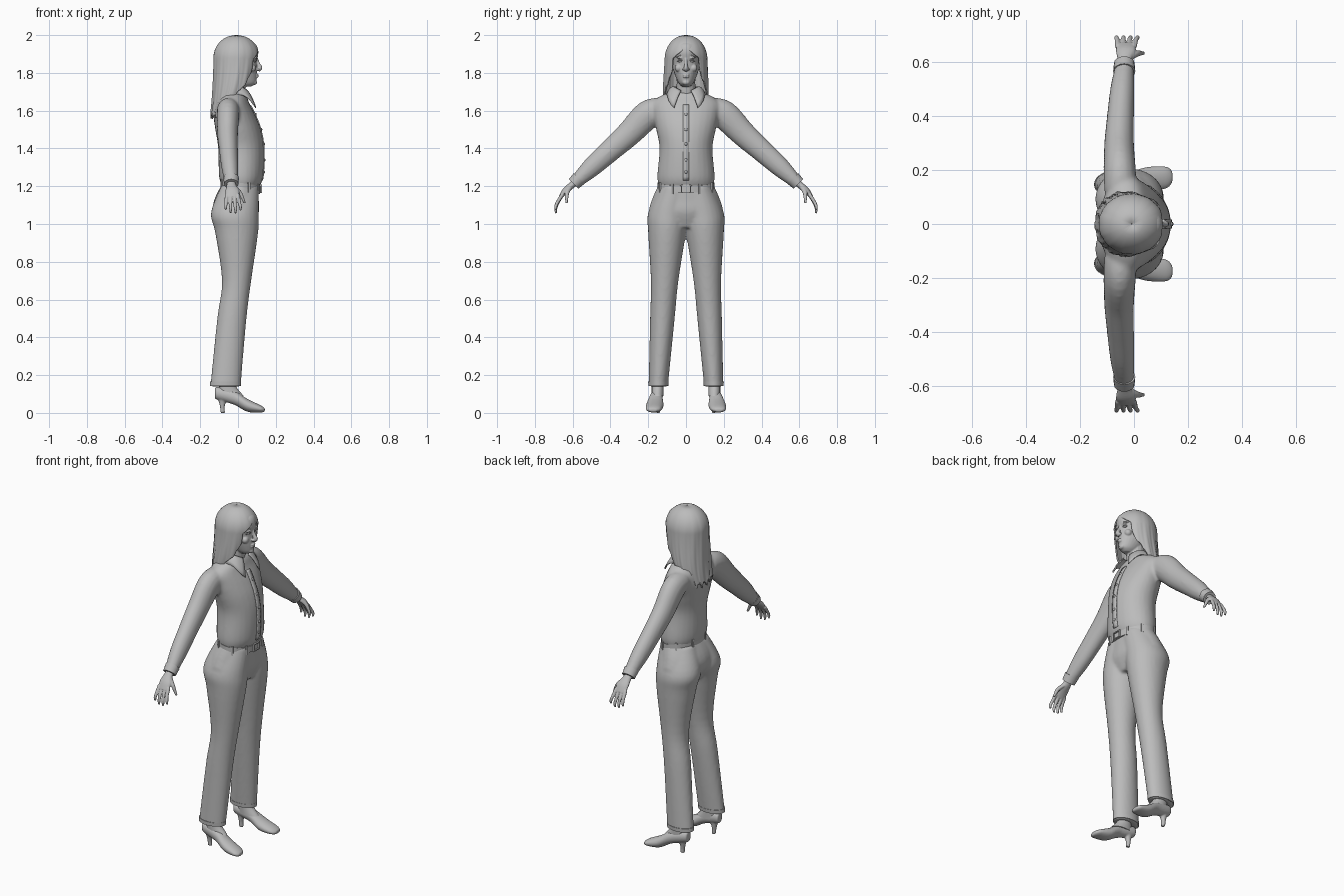
import bpy, bmesh
from math import sin, cos, pi, sqrt
from mathutils import Vector, Matrix

if "Cube" in bpy.data.objects:
    bpy.data.objects.remove(bpy.data.objects["Cube"])

tone = (.5, .5, .5, 1)
grey = bpy.data.materials.new("plain grey")
grey.use_nodes = True
grey.diffuse_color = tone
grey.node_tree.nodes["Principled BSDF"].inputs["Base Color"].default_value = tone
X, Y, Z = Vector((1, 0, 0)), Vector((0, 1, 0)), Vector((0, 0, 1))
SIDES = {"left": 1, "right": -1}


def spline(rows, steps=5):
    """Catmull-Rom interpolation of whole rows of numbers."""
    out = []
    last = len(rows) - 1
    for i in range(last):
        before, start, end, after = (rows[max(0, min(last, i + k))] for k in (-1, 0, 1, 2))
        for s in range(steps):
            t = s / steps
            out.append([q + t * (r - p + t * (2 * p - 5 * q + 4 * r - w + t * (3 * (q - r) + w - p))) / 2
                        for p, q, r, w in zip(before, start, end, after)])
    return out + [list(rows[last])]


def loft(bm, rings, side=1, segments=28):
    """Rings of (centre, u vector, v vector) skinned into a closed body."""
    loops = []
    for centre, u, v in rings:
        angles = [2 * pi * k / segments for k in range(segments)]
        points = [centre + u * cos(a) + v * sin(a) for a in angles]
        loops.append([bm.verts.new((p.x, p.y * side, p.z)) for p in points])
    for low, high in zip(loops, loops[1:]):
        for k in range(segments):
            bm.faces.new((low[k - 1], low[k], high[k], high[k - 1]))
    bm.faces.new(loops[0])
    bm.faces.new(loops[-1])


def stack(bm, rows, side=1):
    """Horizontal slices: height, back, front, inner edge, outer edge."""
    loft(bm, [(Vector((back + front, inner + outer, 2 * z)) / 2, X * (front - back) / 2, Y * (outer - inner) / 2)
              for z, back, front, inner, outer in spline(rows)], side)


def centred(rows):
    """Slices given by height, back, front and half width."""
    return [(z, back, front, -half, half) for z, back, front, half in rows]


def tube(bm, rows, side=1, u=X, segments=16):
    """Limb along a path: x, y, z, radius along u, radius across."""
    path = spline(rows)
    last = len(path) - 1
    rings = []
    for i, row in enumerate(path):
        ahead, behind = path[min(i + 1, last)], path[max(i - 1, 0)]
        tangent = Vector(ahead[:3]) - Vector(behind[:3])
        rings.append((Vector(row[:3]), u * row[3], tangent.cross(u).normalized() * row[4]))
    loft(bm, rings, side, segments)


def ball(bm, place, size):
    matrix = Matrix.Translation(place) @ Matrix.Diagonal((*size, 1))
    bmesh.ops.create_uvsphere(bm, u_segments=16, v_segments=10, radius=1, matrix=matrix)


def box(bm, place, size, turn=0):
    matrix = Matrix.Translation(place) @ Matrix.Rotation(turn, 4, "Z") @ Matrix.Diagonal((*size, 1))
    bmesh.ops.create_cube(bm, size=1, matrix=matrix)


def sheet(bm, grid):
    """Open surface through a grid of points."""
    verts = [[bm.verts.new(point) for point in row] for row in grid]
    for upper, lower in zip(verts, verts[1:]):
        for k in range(len(upper) - 1):
            bm.faces.new((upper[k], upper[k + 1], lower[k + 1], lower[k]))


def finish(bm, name, voxel=0, blend=3, thickness=0):
    """Make the object; voxel merges overlapping bodies into one skin."""
    bmesh.ops.recalc_face_normals(bm, faces=bm.faces)
    mesh = bpy.data.meshes.new(name)
    bm.to_mesh(mesh)
    bm.free()
    mesh.materials.append(grey)
    part = bpy.data.objects.new(name, mesh)
    bpy.context.collection.objects.link(part)
    if thickness:
        solid = part.modifiers.new("thickness", "SOLIDIFY")
        solid.thickness, solid.offset = thickness, 0
    if voxel:
        merge = part.modifiers.new("merge", "REMESH")
        merge.mode, merge.voxel_size, merge.use_smooth_shade = "VOXEL", voxel, True
        soften = part.modifiers.new("soften", "SMOOTH")
        soften.iterations = blend
    bpy.ops.object.select_all(action="DESELECT")
    bpy.context.view_layer.objects.active = part
    part.select_set(True)
    if voxel:
        bpy.ops.object.shade_smooth()
    else:
        bpy.ops.object.shade_smooth_by_angle(angle=.7)


# Trousers: pelvis and two straight legs merged
bm = bmesh.new()
stack(bm, centred([(.98, -.08, .08, .1), (1.06, -.13, .11, .19), (1.13, -.125, .11, .18), (1.22, -.08, .11, .14)]))
for side in SIDES.values():
    stack(bm, [(.14, -.147, .014, .096, .198), (.5, -.11, .045, .06, .19), (.7, -.085, .07, .04, .186),
               (.95, -.12, .106, 0, .2), (1.06, -.143, .11, -.02, .2), (1.2, -.09, .11, -.03, .14)], side)
finish(bm, "trousers", .009, 5)

# Blouse: torso and sleeves merged
torso = centred([(1.19, -.08, .11, .14), (1.25, -.1, .132, .152), (1.4, -.105, .136, .14), (1.5, -.12, .12, .158),
                 (1.58, -.13, .09, .175), (1.64, -.12, .06, .178), (1.68, -.1, .045, .13), (1.7, -.08, .03, .07)])
bm = bmesh.new()
stack(bm, torso)
for side in SIDES.values():
    tube(bm, [(-.05, .12, 1.61, .06, .06), (-.053, .2, 1.58, .06, .076), (-.055, .3, 1.48, .055, .068),
              (-.05, .4, 1.39, .05, .06), (-.043, .5, 1.3, .045, .052), (-.036, .58, 1.225, .035, .035)], side)
finish(bm, "blouse", .009, 4)

# Button placket and buttons follow the chest profile
chest = [row for row in spline(torso) if 1.22 < row[0] < 1.63]
bm = bmesh.new()
sheet(bm, [[(front, y, z) for y in (-.016, 0, .016)] for z, back, front, *edges in chest])
finish(bm, "placket", thickness=.008)
bm = bmesh.new()
for k in range(5):
    height = 1.28 + .075 * k
    z, back, front, *edges = min(chest, key=lambda row: abs(row[0] - height))
    ball(bm, (front + .004, 0, z), (.005, .008, .008))
finish(bm, "buttons")

# Collar: a folded band falling into two long points
bm = bmesh.new()
grid = []
for step in range(6):
    fall = step / 5
    row = []
    for k in range(33):
        a = .4 + k / 32 * (2 * pi - .8)
        point = max(0, cos(a)) ** 3
        radius = .066 + .036 * fall
        row.append((radius * cos(a) + .016 * point * fall - .012, radius * sin(a) * (1 + .75 * point * fall),
                    1.725 - .025 * point + .012 * sin(pi * fall) - fall * (.04 + .065 * point)))
    grid.append(row)
sheet(bm, grid)
finish(bm, "collar", thickness=.006)

# Belt tilted down to the front, with loops and buckle
tilt = -.15
middle = Vector((.014, 0, 1.2))
bm = bmesh.new()
loft(bm, [(middle + Z * rise, (X + Z * tilt) * .106, Y * .15) for rise in (-.018, .018)], segments=48)
finish(bm, "belt")
bm = bmesh.new()
for side in SIDES.values():
    for a in (.5, 1.15, 2, 2.75):
        reach = .107 * cos(a)
        box(bm, middle + Vector((reach, side * .151 * sin(a), reach * tilt)), (.01, .012, .052), side * a)
finish(bm, "belt_loops")
bm = bmesh.new()
clasp = middle + Vector((.108, 0, -.014))
for side in SIDES.values():
    box(bm, clasp + Y * side * .024, (.01, .006, .044))
    box(bm, clasp + Z * side * .019, (.01, .048, .006))
finish(bm, "buckle")

# Hair: shell open at the face, falling to the upper back in locks
bm = bmesh.new()
grid = []
for step in range(57):
    t = step / 56
    crown = sqrt(1 - max(0, 1 - t / .28) ** 2) + .01
    opening = max(0, min(.7, 5 * (t - .15))) + 3 * max(0, t - .4) ** 1.5
    depth = .117 * crown - .055 * t ** 3
    width = .105 * crown + .03 * t * t - .04 * t ** 6
    row = []
    for k in range(97):
        a = opening + k / 96 * 2 * (pi - opening)
        lock = 1 + t * (.022 * sin(13 * a + 4 * t) + .012 * sin(29 * a))
        row.append((depth * lock * cos(a) - .008 - .07 * t ** 3, width * lock * sin(a),
                    1.997 - .42 * t - t * t * (.012 * sin(17 * a) + .008 * sin(31 * a))))
    grid.append(row)
sheet(bm, grid)
bmesh.ops.remove_doubles(bm, verts=bm.verts, dist=.0003)
finish(bm, "hair", thickness=.008)

# Head, neck and soft facial features merged
bm = bmesh.new()
stack(bm, centred([(1.728, .01, .07, .02), (1.745, -.02, .094, .038), (1.78, -.06, .1, .055), (1.82, -.085, .1, .068),
                   (1.86, -.1, .1, .075), (1.91, -.1, .108, .078), (1.95, -.09, .095, .068), (1.98, -.05, .05, .035)]))
tube(bm, [(-.03, 0, 1.64, .06, .06), (-.01, 0, 1.72, .05, .05), (-.01, 0, 1.79, .05, .05)], u=Y)
tube(bm, [(.096, 0, 1.88, .007, .008), (.106, 0, 1.85, .008, .01),
          (.117, 0, 1.826, .012, .012), (.108, 0, 1.81, .009, .006)], u=Y)
for side in SIDES.values():
    ball(bm, (.107, side * .012, 1.82), (.009, .007, .007))
    ball(bm, (.093, side * .03, 1.88), (.01, .02, .006))
    ball(bm, (.075, side * .04, 1.825), (.02, .02, .02))
for lip in (1.79, 1.78):
    ball(bm, (.101, 0, lip), (.008, .018, .006))
ball(bm, (.088, 0, 1.75), (.013, .02, .014))
finish(bm, "head", .0035)

# Eyes, upper lids and brows
bm = bmesh.new()
for side in SIDES.values():
    ball(bm, (.088, side * .03, 1.862), (.008, .014, .006))
    for outer, z in ((.047, 1.862), (.052, 1.884)):
        tube(bm, [(.093, .015, z, .003, .003), (.097, .032, z + .008, .003, .003),
                  (.083, outer, z, .002, .002)], side, Z, 8)
finish(bm, "eyes_and_brows")

for name, side in SIDES.items():
    # Trouser hem and sleeve cuff
    bm = bmesh.new()
    stack(bm, [(.143, -.148, .015, .094, .199), (.165, -.147, .016, .092, .2)], side)
    finish(bm, name + "_hem")
    bm = bmesh.new()
    tube(bm, [(-.036, .565, 1.242, .041, .04), (-.036, .595, 1.212, .038, .036)], side)
    finish(bm, name + "_cuff")

    # Hand: palm, four curved fingers and thumb merged
    bm = bmesh.new()
    tube(bm, [(-.036, .575, 1.232, .024, .02), (-.035, .605, 1.205, .025, .018),
              (-.03, .64, 1.175, .037, .016), (-.03, .665, 1.14, .034, .01)], side)
    for finger in range(4):
        root = .02 * finger - .06
        tip = root * 1.3 + .013
        length = .07 + .02 * sin(finger)
        tube(bm, [(root, .655, 1.155, .01, .01), ((root + tip) / 2, .68, 1.145 - length * .4, .009, .009),
                  (tip, .69, 1.145 - length * .75, .008, .008), (tip, .687, 1.145 - length, .005, .005)], side)
    tube(bm, [(-.018, .612, 1.195, .014, .012), (.01, .63, 1.165, .012, .012), (.036, .632, 1.11, .006, .006)], side)
    finish(bm, name + "_hand", .0035, 2)

    # Shoe: pump body along x, with a slim heel
    bm = bmesh.new()
    shoe = [(-.122, .1, .012, .02), (-.11, .104, .028, .034), (-.02, .08, .034, .037),
            (.05, .04, .046, .034), (.12, .021, .04, .019), (.142, .016, .02, .009)]
    loft(bm, [(Vector((x, .16 + x / 10, z)), Y * half, Z * rise) for x, z, half, rise in spline(shoe)], side)
    tube(bm, [(-.081, .148, 0, .012, .012), (-.083, .148, .04, .014, .014), (-.08, .15, .1, .036, .025)], side)
    finish(bm, name + "_shoe", .005, 2)

    # Ankle
    bm = bmesh.new()
    tube(bm, [(-.04, .15, .09, .07, .032), (-.055, .15, .14, .045, .032), (-.06, .15, .2, .04, .034)], side)
    finish(bm, name + "_ankle")
